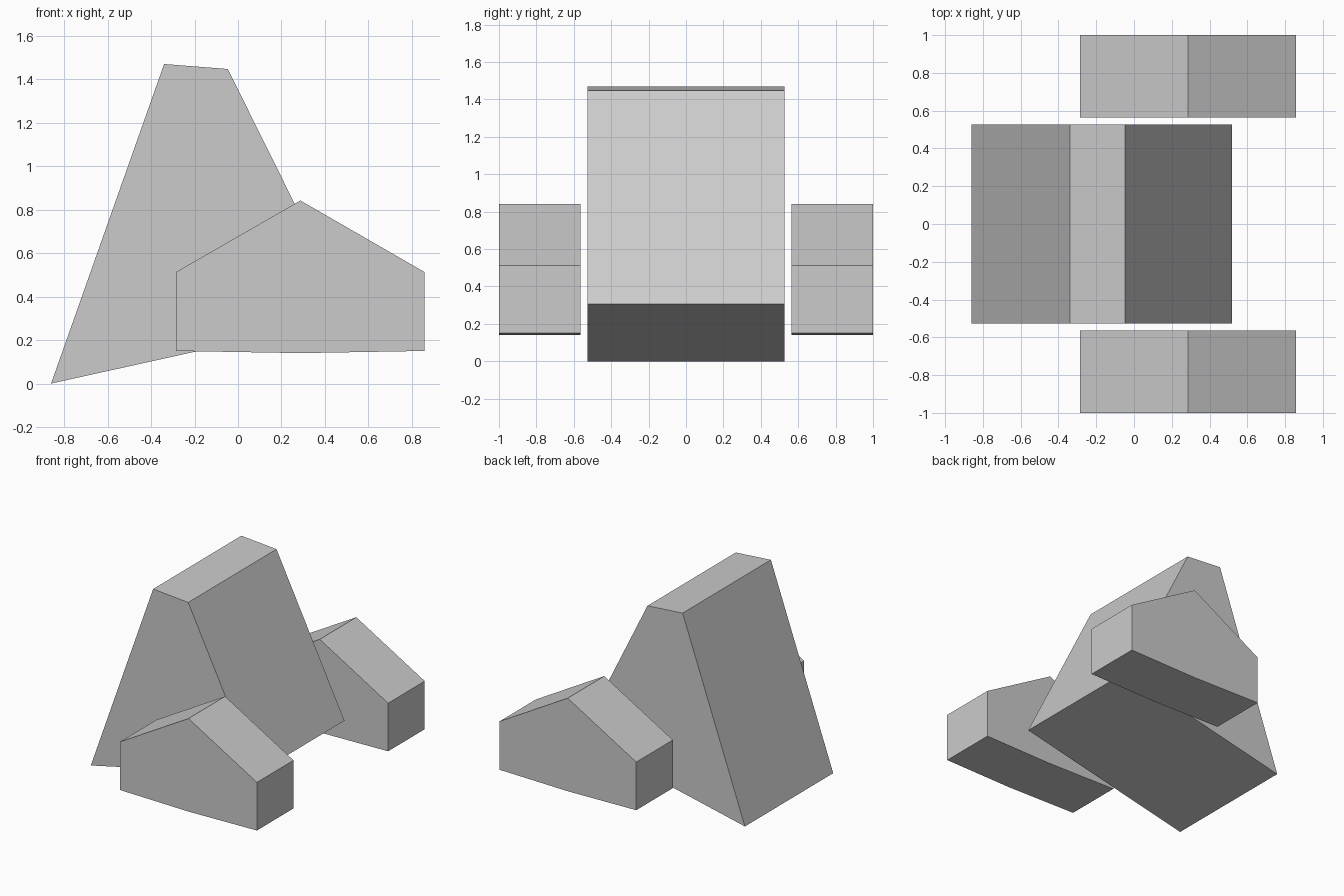
import bpy
import bmesh

cube = bpy.data.objects.get("Cube")
if cube:
    bpy.data.objects.remove(cube, do_unlink=True)

# Single plain grey
grey = bpy.data.materials.new("plain_grey")
grey.use_nodes = True
COLOUR = (0.6, 0.6, 0.6, 1.0)
grey.diffuse_color = COLOUR
grey.node_tree.nodes["Principled BSDF"].inputs["Base Color"].default_value = COLOUR


def prism(name, profile, y_front, y_back):
    """Extrude an x-z profile along y into a solid block."""
    bm = bmesh.new()
    cap = bm.faces.new([bm.verts.new((x, y_front, z)) for x, z in profile])
    result = bmesh.ops.extrude_face_region(bm, geom=[cap], use_keep_orig=True)
    moved = [v for v in result["geom"] if isinstance(v, bmesh.types.BMVert)]
    bmesh.ops.translate(bm, verts=moved, vec=(0, y_back - y_front, 0))
    bmesh.ops.recalc_face_normals(bm, faces=bm.faces)
    mesh = bpy.data.meshes.new(name)
    bm.to_mesh(mesh)
    bm.free()
    mesh.materials.append(grey)
    obj = bpy.data.objects.new(name, mesh)
    bpy.context.collection.objects.link(obj)
    return obj


# Tall tilted wedge in the middle
wedge_profile = [(-0.86, 0.0), (0.52, 0.305), (-0.047, 1.447), (-0.34, 1.47)]
prism("central_wedge", wedge_profile, -0.526, 0.526)

# Gabled block on each side, with a slightly bowed underside
block_profile = [(-0.285, 0.15), (0.287, 0.14), (0.858, 0.15),
                 (0.858, 0.513), (0.287, 0.842), (-0.285, 0.513)]
prism("front_block", block_profile, -1.0, -0.564)
prism("back_block", block_profile, 0.564, 1.0)
